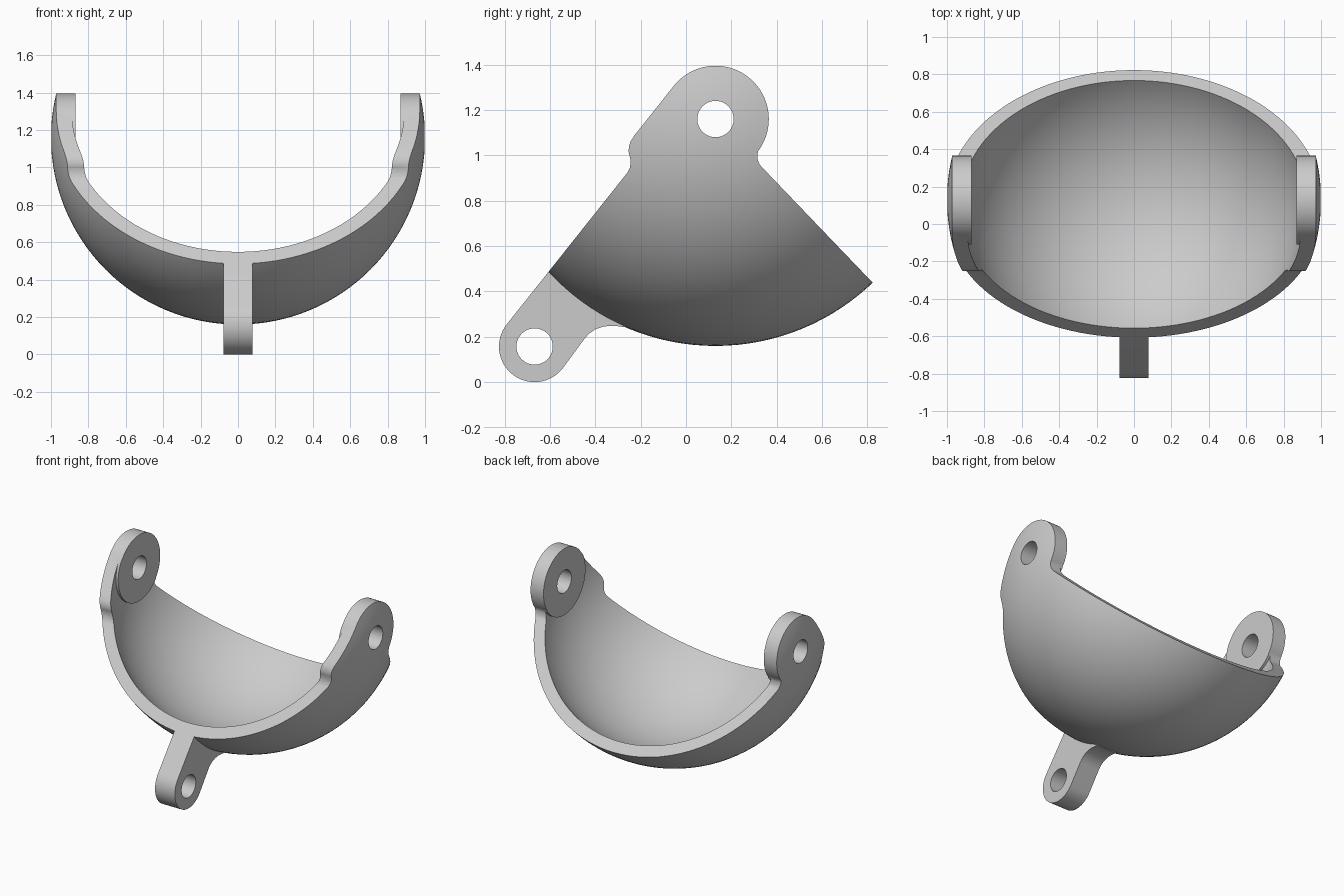
import bpy, bmesh
from math import cos, sin, radians, pi
from mathutils import Matrix, Vector

cube = bpy.data.objects.get("Cube")
if cube:
    bpy.data.objects.remove(cube, do_unlink=True)

CY, CZ = 0.13, 1.16                  # pivot axis = sphere centre
CENTRE = Matrix.Translation((0, CY, CZ))
AXIS_X = Matrix.Rotation(pi / 2, 4, 'Y')
OUTER, INNER = 1.0, 0.92
EAR_R, HOLE_R, LUG_R = 0.235, 0.08, 0.157
ARM = 1.281                          # pivot to lug distance
ARM_ANGLE = 231.5                    # arm direction in the side plane

grey = bpy.data.materials.new("light grey")
grey.use_nodes = True
grey.diffuse_color = (0.6, 0.6, 0.6, 1)
grey.node_tree.nodes["Principled BSDF"].inputs["Base Color"].default_value = (0.6, 0.6, 0.6, 1)


def make(name, bm):
    bmesh.ops.recalc_face_normals(bm, faces=bm.faces)
    mesh = bpy.data.meshes.new(name)
    bm.to_mesh(mesh)
    bm.free()
    mesh.materials.append(grey)
    ob = bpy.data.objects.new(name, mesh)
    bpy.context.collection.objects.link(ob)
    return ob


def ball(name, radius):
    bm = bmesh.new()
    bmesh.ops.create_uvsphere(bm, u_segments=128, v_segments=64, radius=radius,
                              matrix=CENTRE @ AXIS_X)
    return make(name, bm)


def rod(name, radius, x0, x1, y=0, z=0):
    bm = bmesh.new()
    place = CENTRE @ Matrix.Translation(((x0 + x1) / 2, y, z)) @ AXIS_X
    bmesh.ops.create_cone(bm, cap_ends=True, segments=64, radius1=radius,
                          radius2=radius, depth=x1 - x0, matrix=place)
    return make(name, bm)


def prism(name, points, half_width):
    bm = bmesh.new()
    face = bm.faces.new([bm.verts.new((-half_width, CY + y, CZ + z)) for y, z in points])
    ext = bmesh.ops.extrude_face_region(bm, geom=[face])
    bmesh.ops.translate(bm, vec=(2 * half_width, 0, 0),
                        verts=[g for g in ext["geom"] if isinstance(g, bmesh.types.BMVert)])
    return make(name, bm)


def combine(target, tool, operation):
    tool.hide_render = True
    mod = target.modifiers.new(operation, 'BOOLEAN')
    mod.operation, mod.solver, mod.object = operation, 'EXACT', tool
    bpy.context.view_layer.objects.active = target
    bpy.ops.object.modifier_apply(modifier=mod.name)
    bpy.data.objects.remove(tool, do_unlink=True)


def arc(centre, radius, start, end, steps=32):
    angles = [radians(start + (end - start) * i / steps) for i in range(steps + 1)]
    return [(centre[0] + radius * cos(a), centre[1] + radius * sin(a)) for a in angles]


# Side outline, relative to the pivot
along = Vector((cos(radians(ARM_ANGLE)), sin(radians(ARM_ANGLE))))
across = Vector((along.y, -along.x))
lug = along * ARM
outline = arc((0, 0), EAR_R, -37, ARM_ANGLE - 90, 48)
# Front shoulder, as distance along and across the arm
for a, c in [(.275, .235), (.31, .232), (.335, .222), (.353, .208),
             (.368, .188), (.385, .172), (.403, .162), (.425, LUG_R)]:
    outline.append(tuple(along * a + across * c))
# Lug end, fillet under it, then clear of the bowl and up the rear edge
outline += arc(lug, LUG_R, ARM_ANGLE - 90, ARM_ANGLE + 90)
outline += [(-.58, -.972), (-.56, -.948), (-.53, -.927), (-.495, -.915),
            (-.46, -.911), (-.42, -.914), (-.4, -.919)]
outline += [(-.38, -1.3), (1.04, -1.3), (1.04, -1.083)]
outline += [(.2, -.207), (.19, -.191), (.185, -.173), (.185, -.156)]

# Bowl with the arm slab fused on, then hollowed
bowl = ball("bowl_bracket", OUTER)
slab = prism("arm_slab", [(-1.1, -1.3), (-.405, -1.3), (-.405, -.45), (-1.1, -.45)], 0.078)
combine(bowl, slab, 'UNION')
combine(bowl, ball("hollow", INNER), 'DIFFERENCE')

# Flat round bosses inside both ears
for x0, x1 in ((0.87, 0.935), (-0.935, -0.87)):
    combine(bowl, rod("ear_boss", EAR_R + 0.004, x0, x1), 'UNION')

# Trim to the side outline and drill the pivot holes
combine(bowl, prism("side_outline", outline, 1.2), 'INTERSECT')
combine(bowl, rod("ear_hole", HOLE_R, -1.3, 1.3), 'DIFFERENCE')
combine(bowl, rod("lug_hole", HOLE_R, -0.3, 0.3, lug.x, lug.y), 'DIFFERENCE')

bpy.ops.object.select_all(action='DESELECT')
bowl.select_set(True)
bpy.context.view_layer.objects.active = bowl
bpy.ops.object.shade_smooth_by_angle(angle=radians(30))
